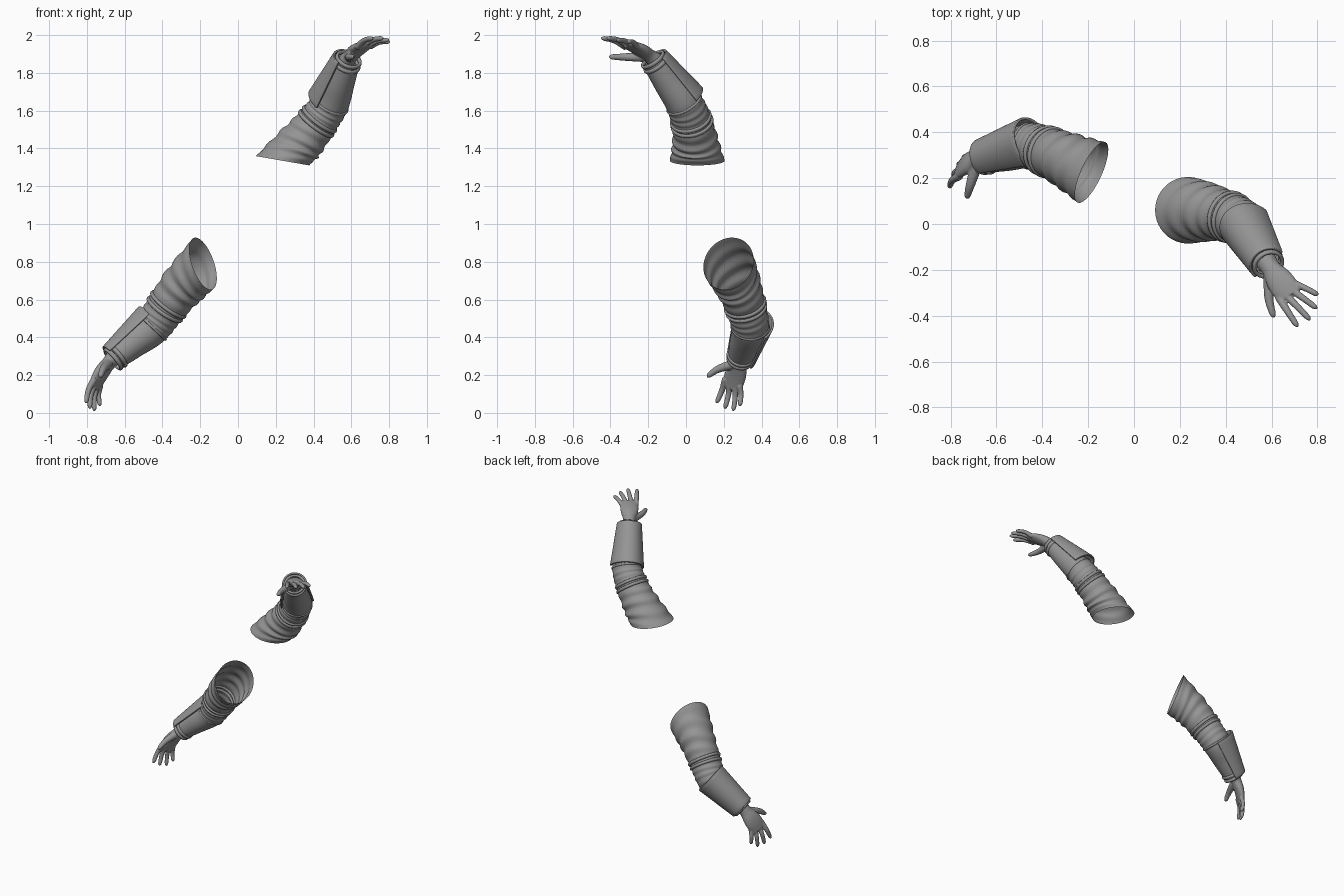
import bpy, bmesh, math
from mathutils import Vector as V

if "Cube" in bpy.data.objects:
    bpy.data.objects.remove(bpy.data.objects["Cube"])

grey = bpy.data.materials.new("plain grey")
grey.use_nodes = True
grey.diffuse_color = (0.3, 0.3, 0.3, 1)
grey.node_tree.nodes["Principled BSDF"].inputs["Base Color"].default_value = (0.3, 0.3, 0.3, 1)


def spline(keys, t):
    """Smooth curve through keys (vectors or numbers), t from 0 to 1."""
    f = t * (len(keys) - 1)
    i = min(int(f), len(keys) - 2)
    f -= i
    p1, p2 = keys[i], keys[i + 1]
    p0 = keys[i - 1] if i else p1 * 2 - p2
    p3 = keys[i + 2] if i + 2 < len(keys) else p2 * 2 - p1
    return (p1 * 2 + (p2 - p0) * f + (p0 * 2 - p1 * 5 + p2 * 4 - p3) * f ** 2
            + (p1 * 3 - p0 - p2 * 3 + p3) * f ** 3) * 0.5


def ring(bm, c, n, up, rx, ry, seg, arc=None, fold=None):
    """Ring of vertices round c; rx lies across up, ry along it."""
    n = n.normalized()
    side = n.cross(up).normalized()
    u = side.cross(n)
    out = []
    for k in range(seg):
        a = 2 * math.pi * k / seg if arc is None else arc * (2 * k / (seg - 1) - 1)
        m = fold(a) if fold else 1
        out.append(bm.verts.new(c + (u * math.cos(a) * ry + side * math.sin(a) * rx) * m))
    return out


def skin(bm, rings, closed=True, caps=False):
    for a, b in zip(rings, rings[1:]):
        for k in range(len(a) if closed else len(a) - 1):
            j = (k + 1) % len(a)
            bm.faces.new((a[k], a[j], b[j], b[k]))
    if caps:
        bm.faces.new(rings[0])
        bm.faces.new(rings[-1])


def finish(bm, name):
    bmesh.ops.recalc_face_normals(bm, faces=bm.faces[:])
    me = bpy.data.meshes.new(name)
    bm.to_mesh(me)
    bm.free()
    me.materials.append(grey)
    me.polygons.foreach_set("use_smooth", [True] * len(me.polygons))
    ob = bpy.data.objects.new(name, me)
    bpy.context.scene.collection.objects.link(ob)
    return ob


def band(name, c, n, up, radius, width, thick):
    """Raised rounded band round the arm."""
    bm = bmesh.new()
    n = n.normalized()
    rings = []
    for k in range(9):
        a = 2 * math.pi * k / 8
        r = radius + thick * math.cos(a)
        rings.append(ring(bm, c + n * width * math.sin(a), n, up, r, r, 48))
    skin(bm, rings)
    bmesh.ops.remove_doubles(bm, verts=bm.verts[:], dist=0.0001)
    finish(bm, name)


def digit(bm, base, tip, up, r0, r1, lift):
    """Finger with a slight bend and a rounded tip."""
    keys = [base, (base + tip) / 2 + up * lift, tip]
    rings = []
    for k in range(15):
        t = k / 14
        r = r0 + (r1 - r0) * t
        if t > 0.85:
            r *= math.sqrt(max(0.06, 1 - ((t - 0.85) / 0.15) ** 2))
        d = spline(keys, min(t + 0.02, 1)) - spline(keys, max(t - 0.02, 0))
        rings.append(ring(bm, spline(keys, t), d, up, r, r, 12))
    skin(bm, rings, caps=True)


def arm(side, path, rim_normal, plate_dir, knuckle, tips, thumb_tip, start):
    path = [V(p) for p in path]
    up, knuckle = V(plate_dir).normalized(), V(knuckle)
    tips = [V(t) for t in tips]
    radii = [0.145, 0.121, 0.106, 0.098, 0.082, 0.064]

    # the forearm gets one extra station halfway to the wrist
    path.insert(4, (path[3] + path[4]) / 2)

    def tangent(t):
        return (spline(path, min(t + 0.02, 1)) - spline(path, max(t - 0.02, 0))).normalized()

    # sleeve: open at the shoulder, with slanting folds
    bm = bmesh.new()
    rings = []
    count = 100
    for i in range(count + 1):
        t = i / count
        w = max(0, 1 - t / 0.3)
        n = tangent(t).lerp(V(rim_normal).normalized(), w * w * (3 - 2 * w))
        r = spline(radii, t)
        if t < 0.4:
            amp, freq, slant = 0.045 * math.sin(math.pi * t / 0.4), 62, 1.5
        else:
            amp, freq, slant = 0.028 * max(0, 1 - abs(t - 0.52) / 0.13), 120, 0.5
        fold = lambda a: 1 + amp * math.sin(freq * t + slant * math.sin(a + 0.8) + 0.6 * math.sin(2 * a))
        rings.append(ring(bm, spline(path, t), n, up, r, r, 48, fold=fold))
    skin(bm, rings)
    finish(bm, side + "_sleeve")

    # bands at the elbow, forearm and wrist
    for name, t, width, thick in (("upper_elbow_band", 0.385, 0.011, 0.009),
                                  ("lower_elbow_band", 0.43, 0.011, 0.009),
                                  ("forearm_band", 0.6, 0.008, 0.006),
                                  ("inner_wrist_band", 0.96, 0.012, 0.009),
                                  ("outer_wrist_band", 1.0, 0.012, 0.009)):
        band(side + "_" + name, spline(path, t), tangent(t), up, spline(radii, t), width, thick)

    # forearm plate: half shell that flares toward the elbow
    a, b = path[3], path[-1]
    axis = b - a
    up_plate = (up - axis * up.dot(axis) / axis.length_squared).normalized()
    bm = bmesh.new()
    rings = []
    for i in range(13):
        t = i / 12
        s = start + (1 - start) * t
        rings.append(ring(bm, a + axis * s, axis, up_plate, 0.108 - 0.03 * t, 0.133 - 0.05 * t,
                          33, arc=1.65))
    skin(bm, rings, closed=False)
    plate = finish(bm, side + "_forearm_plate")
    mod = plate.modifiers.new("thickness", "SOLIDIFY")
    mod.thickness, mod.offset = 0.012, 0
    mod = plate.modifiers.new("edges", "BEVEL")
    mod.width, mod.segments = 0.003, 2

    # hand: palm, fingers and thumb fused into one skin
    wrist = path[-1]
    reach = knuckle - wrist
    across = tips[3] - tips[0]
    across = (across - reach * across.dot(reach) / reach.length_squared).normalized()
    back = across.cross(reach).normalized()
    if back.dot(up) < 0:
        back = -back
    bm = bmesh.new()
    rings = []
    shape = [V((0.048, 0.046)), V((0.042, 0.036)), V((0.056, 0.033)), V((0.061, 0.027)), V((0.052, 0.018))]
    for i in range(17):
        t = i / 16
        r = spline(shape, t)
        c = wrist + reach * (1.16 * t - 0.12) + back * 0.012 * math.sin(math.pi * t)
        rings.append(ring(bm, c, reach, back, r.x, r.y, 24))
    skin(bm, rings, caps=True)
    for k, tip in enumerate(tips):
        base = knuckle - reach * (0.1 + 0.04 * abs(k - 1)) + across * (k - 1.5) * 0.03
        digit(bm, base, tip, back, 0.0185 - 0.001 * k, 0.0125, 0.012)
    root = wrist + reach * 0.25 - across * 0.025 - back * 0.005
    digit(bm, root, V(thumb_tip), -across, 0.027, 0.013, 0.014)
    hand = finish(bm, side + "_hand")
    mod = hand.modifiers.new("fuse", "REMESH")
    mod.mode, mod.voxel_size, mod.use_smooth_shade = "VOXEL", 0.004, True
    mod = hand.modifiers.new("soften", "SMOOTH")
    mod.factor, mod.iterations = 0.5, 4


# raised arm
arm("left",
    [(0.235, 0.06, 1.335), (0.335, 0.05, 1.435), (0.42, 0.03, 1.54), (0.49, -0.01, 1.64), (0.585, -0.175, 1.87)],
    (0.17, 0, 0.98), (-0.55, 0.45, 0.55), (0.68, -0.31, 1.95),
    [(0.715, -0.45, 1.985), (0.77, -0.42, 1.985), (0.80, -0.37, 1.975), (0.805, -0.31, 1.965)],
    (0.61, -0.41, 1.885), 0.0)

# lowered arm
arm("right",
    [(-0.185, 0.225, 0.79), (-0.285, 0.275, 0.68), (-0.375, 0.315, 0.565), (-0.455, 0.34, 0.455), (-0.66, 0.285, 0.285)],
    (-0.87, 0.4, -0.31), (-0.5, 0.55, 0.45), (-0.76, 0.24, 0.14),
    [(-0.805, 0.16, 0.05), (-0.785, 0.205, 0.02), (-0.76, 0.25, 0.008), (-0.73, 0.285, 0.035)],
    (-0.73, 0.11, 0.19), -0.08)
